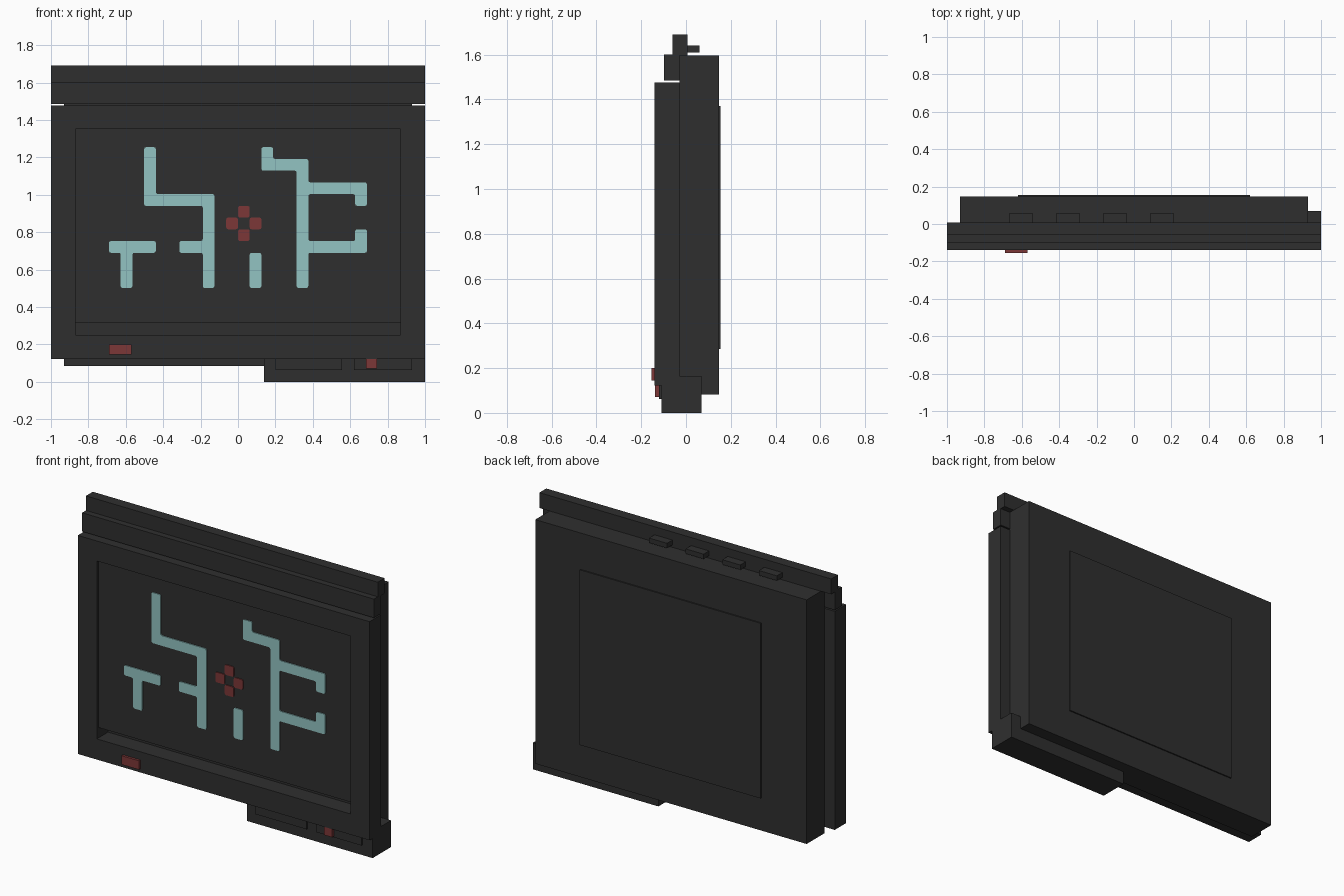
import bpy, bmesh
from mathutils import Vector

if "Cube" in bpy.data.objects:
    bpy.data.objects.remove(bpy.data.objects["Cube"], do_unlink=True)


def material(name, rgb):
    m = bpy.data.materials.new(name)
    m.use_nodes = True
    m.diffuse_color = (*rgb, 1)
    m.node_tree.nodes["Principled BSDF"].inputs["Base Color"].default_value = (*rgb, 1)
    return m


CHARCOAL = material("charcoal", (0.028, 0.028, 0.028))
TEAL = material("pale_teal", (0.29, 0.55, 0.54))
RED = material("dull_red", (0.2, 0.039, 0.039))


def finish(name, bm, mat):
    bmesh.ops.recalc_face_normals(bm, faces=bm.faces)
    me = bpy.data.meshes.new(name)
    bm.to_mesh(me)
    bm.free()
    me.materials.append(mat)
    ob = bpy.data.objects.new(name, me)
    bpy.context.collection.objects.link(ob)
    return ob


def box(name, x, y, z, mat=CHARCOAL):
    """Box from its (low, high) ranges."""
    bm = bmesh.new()
    bmesh.ops.create_cube(bm, size=1)
    for v in bm.verts:
        v.co = Vector([(r[0] + r[1]) / 2 + c * (r[1] - r[0])
                       for c, r in zip(v.co, (x, y, z))])
    return finish(name, bm, mat)


def ring(name, outer, inner, y):
    """Rectangular frame; outer and inner are (half width, z low, z high)."""
    bm = bmesh.new()
    loops = []
    for w, lo, hi in (outer, inner):
        loops.append([bm.verts.new((sx * w, y[0], z)) for sx, z in
                      ((-1, lo), (1, lo), (1, hi), (-1, hi))])
    a, b = loops
    faces = [bm.faces.new((a[i], a[(i + 1) % 4], b[(i + 1) % 4], b[i])) for i in range(4)]
    extrude(bm, faces, y[1] - y[0])
    return finish(name, bm, CHARCOAL)


def extrude(bm, faces, depth):
    """Give flat faces thickness towards +y."""
    res = bmesh.ops.extrude_face_region(bm, geom=faces, use_keep_orig=True)
    verts = [g for g in res["geom"] if isinstance(g, bmesh.types.BMVert)]
    bmesh.ops.translate(bm, verts=verts, vec=(0, depth, 0))


STEP, LEFT, TOP = 0.0627, -0.69, 1.254


def plate(name, spans, mat):
    """Thin rounded plate from column and row spans on the screen's grid."""
    cells = {(c, r) for c0, c1, r0, r1 in spans
             for c in range(c0, c1) for r in range(r0, r1)}
    bm = bmesh.new()
    for c, r in sorted(cells):
        bm.faces.new([bm.verts.new((LEFT + (c + i) * STEP, -0.131, TOP - (r + j) * STEP))
                      for i, j in ((0, 1), (1, 1), (1, 0), (0, 0))])
    bmesh.ops.remove_doubles(bm, verts=bm.verts, dist=0.001)
    if len(cells) > 1:
        bmesh.ops.dissolve_limit(bm, angle_limit=0.01, verts=bm.verts, edges=bm.edges)
    bmesh.ops.bevel(bm, geom=bm.verts[:], offset=0.01, segments=2, profile=0.5,
                    affect='VERTICES')
    extrude(bm, bm.faces[:], 0.008)
    return finish(name, bm, mat)


# Main casing and raised back panel
box("body", (-0.93, 0.93), (-0.03, 0.147), (0.083, 1.595))
box("back_panel", (-0.62, 0.62), (0.14, 0.155), (0.285, 1.37))

# Front frame with recessed screen above an open slot
ring("front_frame", (1, 0.122, 1.476), (0.87, 0.25, 1.352), (-0.14, -0.028))
box("screen", (-0.87, 0.87), (-0.125, -0.03), (0.315, 1.352))

# Stepped bars along the top
box("upper_strip", (-1, 1), (-0.098, -0.028), (1.484, 1.6))
box("top_bar", (-1, 1), (-0.06, 0.007), (1.595, 1.69))
for i in range(4):
    x = -0.665 + i * 0.251
    box(f"top_button_{i + 1}", (x, x + 0.123), (0, 0.06), (1.61, 1.64))

# Base unit at the lower corner
box("base", (0.14, 1), (-0.11, 0.07), (0, 0.122))
box("base_bracket", (0.92, 1), (-0.028, 0.07), (0.1, 0.165))
box("base_panel_long", (0.2, 0.555), (-0.12, -0.1), (0.063, 0.122))
box("base_panel_short", (0.62, 0.93), (-0.12, -0.1), (0.063, 0.122))

# Red controls
box("front_button", (-0.69, -0.57), (-0.155, -0.13), (0.145, 0.2), RED)
box("base_slider", (0.685, 0.742), (-0.138, -0.11), (0.07, 0.122), RED)

# Screen markings
plate("bent_path", [(3, 4, 0, 5), (3, 9, 4, 5), (8, 9, 4, 12), (6, 9, 8, 9)], TEAL)
plate("tee_path", [(0, 4, 8, 9), (1, 2, 8, 12)], TEAL)
plate("short_path", [(12, 13, 9, 12)], TEAL)
plate("branched_path", [(13, 14, 0, 2), (13, 17, 1, 2), (16, 17, 1, 12), (16, 22, 3, 4),
                        (21, 22, 3, 5), (16, 22, 8, 9), (21, 22, 7, 9)], TEAL)
for i, (c, r) in enumerate(((11, 5), (10, 6), (12, 6), (11, 7))):
    plate(f"red_marker_{i + 1}", [(c, c + 1, r, r + 1)], RED)
